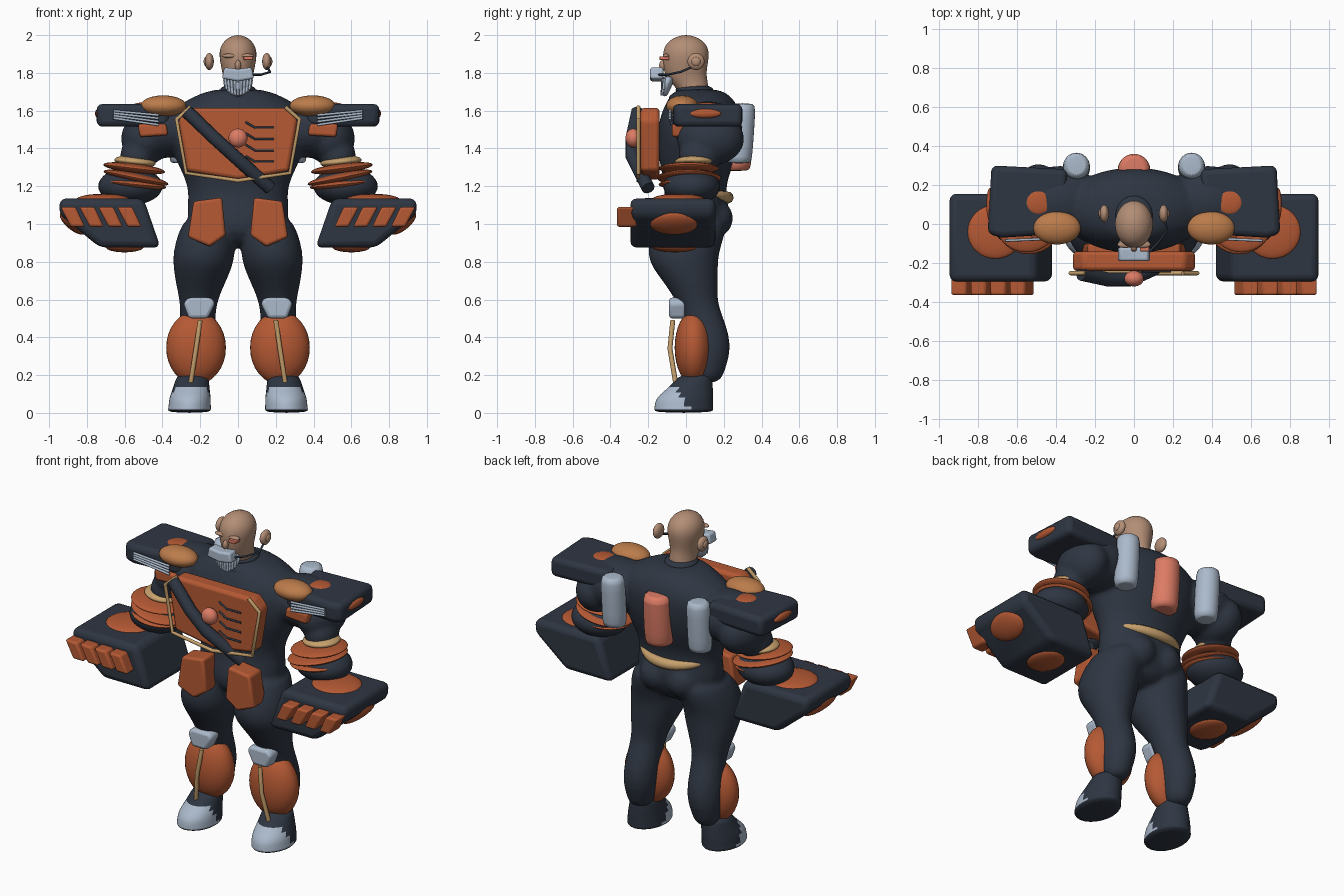
import bpy, bmesh
from math import sin, cos, pi, radians
from mathutils import Matrix, Vector, Euler

if "Cube" in bpy.data.objects:
    bpy.data.objects.remove(bpy.data.objects["Cube"])


def material(name, r, g, b):
    m = bpy.data.materials.new(name)
    m.use_nodes = True
    m.diffuse_color = (r, g, b, 1)
    m.node_tree.nodes["Principled BSDF"].inputs["Base Color"].default_value = (r, g, b, 1)
    return m


NAVY = material("dark navy", .028, .037, .055)
ORANGE = material("burnt orange", .46, .10, .034)
STEEL = material("pale steel", .41, .49, .60)
SKIN = material("skin", .45, .27, .18)
SALMON = material("salmon", .72, .20, .13)
TAN = material("tan", .56, .35, .15)
COPPER = material("copper", .50, .20, .07)


# ---- helpers ----
def finish(name, bm, mat, mirror=False, bevel=0, subsurf=0, angle=40):
    """Turn a bmesh into a smooth shaded object with its modifiers."""
    bmesh.ops.recalc_face_normals(bm, faces=bm.faces)
    me = bpy.data.meshes.new(name)
    bm.to_mesh(me)
    bm.free()
    me.materials.append(mat)
    me.shade_smooth()
    me.set_sharp_from_angle(angle=radians(angle))
    ob = bpy.data.objects.new(name, me)
    bpy.context.collection.objects.link(ob)
    if subsurf:
        mod = ob.modifiers.new("subdivide", "SUBSURF")
        mod.levels = mod.render_levels = subsurf
    if bevel:
        mod = ob.modifiers.new("bevel", "BEVEL")
        mod.width, mod.segments = bevel, 3
    if mirror:
        mod = ob.modifiers.new("mirror", "MIRROR")
        mod.use_mirror_merge = False
    return ob


def add_loft(bm, sections, sides=24):
    """Elliptical sections (x, y, z, rx, ry) joined into a closed skin."""
    rings = [[bm.verts.new((x + rx * cos(2 * pi * i / sides), y + ry * sin(2 * pi * i / sides), z))
              for i in range(sides)] for x, y, z, rx, ry in sections]
    for a, b in zip(rings, rings[1:]):
        for i in range(sides):
            j = (i + 1) % sides
            bm.faces.new((a[i], a[j], b[j], b[i]))
    bm.faces.new(rings[0])
    bm.faces.new(rings[-1])


def add_prism(bm, outline, low, high, axis="y"):
    """Extrude a flat outline along y or z."""
    def put(p, d):
        return bm.verts.new((p[0], d, p[1]) if axis == "y" else (p[0], p[1], d))
    a, b = [put(p, low) for p in outline], [put(p, high) for p in outline]
    bm.faces.new(a)
    bm.faces.new(b)
    for i in range(len(a)):
        j = (i + 1) % len(a)
        bm.faces.new((a[i], a[j], b[j], b[i]))


def add_ball(bm, loc, size, tilt=0):
    m = Matrix.LocRotScale(Vector(loc), Euler((0, tilt, 0)), Vector(size))
    bmesh.ops.create_uvsphere(bm, u_segments=32, v_segments=16, radius=1, matrix=m)


def ball(name, mat, loc, size, tilt=0, mirror=True):
    bm = bmesh.new()
    add_ball(bm, loc, size, tilt)
    return finish(name, bm, mat, mirror)


def loft(name, mat, sections, mirror=False, subsurf=1):
    bm = bmesh.new()
    add_loft(bm, sections)
    return finish(name, bm, mat, mirror, subsurf=subsurf)


def prism(name, mat, outline, low, high, axis="y", mirror=False, bevel=.015):
    bm = bmesh.new()
    add_prism(bm, outline, low, high, axis)
    return finish(name, bm, mat, mirror, bevel)


def tube(name, mat, paths, radius, mirror=False, taper=False):
    cu = bpy.data.curves.new(name, "CURVE")
    cu.dimensions, cu.bevel_depth, cu.bevel_resolution, cu.use_fill_caps = "3D", radius, 3, True
    for path in paths:
        sp = cu.splines.new("POLY")
        sp.points.add(len(path) - 1)
        for i, (pt, co) in enumerate(zip(sp.points, path)):
            pt.co = (*co, 1)
            pt.radius = .15 + sin(pi * i / (len(path) - 1)) if taper else 1
    tmp = bpy.data.objects.new(name + "_path", cu)
    bpy.context.collection.objects.link(tmp)
    mesh = bpy.data.meshes.new_from_object(tmp.evaluated_get(bpy.context.evaluated_depsgraph_get()))
    bpy.data.objects.remove(tmp)
    bm = bmesh.new()
    bm.from_mesh(mesh)
    bpy.data.meshes.remove(mesh)
    return finish(name, bm, mat, mirror)


# ---- body suit: torso, shoulders and legs fused into one skin ----
bm = bmesh.new()
add_loft(bm, [(0, y, z, rx, ry) for z, y, rx, ry in (
    (.87, .04, .12, .1), (.95, .03, .24, .18), (1.05, .05, .28, .19), (1.15, .05, .26, .16),
    (1.24, .05, .28, .17), (1.35, .06, .34, .21), (1.5, .07, .39, .225), (1.6, .08, .37, .21),
    (1.67, .08, .25, .17), (1.72, .06, .13, .12))])
for s in (1, -1):
    add_loft(bm, [(s * x, y, z, rx, ry) for z, x, y, rx, ry in (
        (1.06, .14, .06, .13, .17), (.95, .165, .01, .155, .2), (.85, .18, -.015, .165, .19),
        (.78, .185, -.01, .16, .18), (.68, .2, .03, .13, .14), (.58, .21, .06, .095, .105),
        (.48, .215, .1, .095, .11), (.35, .22, .125, .105, .12), (.25, .225, .115, .09, .1),
        (.15, .23, .115, .065, .07))])
    add_ball(bm, (s * .38, .12, 1.5), (.22, .18, .15))
    add_ball(bm, (s * .49, .13, 1.45), (.13, .18, .14))
    add_ball(bm, (s * .53, .07, 1.36), (.095, .11, .1))
    add_ball(bm, (s * .09, .13, 1.03), (.11, .12, .11))
suit = finish("body_suit", bm, NAVY, subsurf=1, angle=180)
mod = suit.modifiers.new("fuse", "REMESH")
mod.mode, mod.voxel_size, mod.use_smooth_shade = "VOXEL", .013, True
mod = suit.modifiers.new("relax", "SMOOTH")
mod.iterations = 8

# ---- head ----
loft("head", SKIN, [(0, y, z, rx, ry) for z, y, rx, ry in (
    (1.64, .04, .08, .08), (1.72, .04, .075, .08), (1.755, .01, .075, .105), (1.8, -.005, .083, .112),
    (1.86, -.002, .096, .121), (1.91, 0, .101, .124), (1.955, 0, .087, .108),
    (1.988, 0, .052, .065), (2.0, 0, .012, .016))])
ball("nose", SKIN, (0, -.122, 1.84), (.016, .02, .028), mirror=False)
ball("brows", SKIN, (.045, -.105, 1.89), (.04, .018, .012))
ball("earphones", SKIN, (.152, .053, 1.86), (.024, .045, .045))
ball("earphone_caps", SKIN, (.17, .053, 1.86), (.012, .024, .024))
prism("eye_lens", SALMON, [(.03, 1.868), (.078, 1.868), (.078, 1.888), (.03, 1.888)], -.14, -.09, bevel=.004)
tube("microphone_wire", NAVY, [[(.155, .03, 1.83), (.17, -.03, 1.805), (.12, -.1, 1.79), (.06, -.16, 1.79)]], .006)
prism("mouth_guard", STEEL, [(-.085, 1.77), (0, 1.755), (.085, 1.77), (.072, 1.83), (0, 1.82), (-.072, 1.83)],
      -.19, -.12, bevel=.012)
loft("beard", STEEL, [(0, -.112, 1.675, .025, .01), (0, -.108, 1.7, .06, .02),
                      (0, -.1, 1.74, .08, .03), (0, -.09, 1.79, .085, .035)])
tube("beard_strands", STEEL, [[(.017 * i, -.125 + .0006 * i * i, 1.77),
                               (.015 * i, -.128 + .0006 * i * i, 1.68 + .002 * i * i)]
                              for i in range(-4, 5)], .007)
ball("collar", NAVY, (0, .06, 1.668), (.185, .15, .042), mirror=False)
ball("collar_rim", NAVY, (0, .045, 1.71), (.095, .1, .03), mirror=False)

# ---- chest armour ----
half = [(0, 1.235), (.27, 1.28), (.315, 1.55), (.26, 1.615)]
prism("chest_plate", ORANGE, half + [(-x, z) for x, z in reversed(half[1:])], -.24, -.14, bevel=.02)
frame = [(.25, 1.62), (.325, 1.555), (.275, 1.27), (0, 1.23)]
tube("chest_frame", TAN, [[(x, -.252, z) for x, z in frame]], .011, mirror=True)
tube("chest_vents", NAVY, [[(.04, -.242, z + .03), (.09, -.242, z), (.19, -.242, z)]
                           for z in (1.51, 1.45, 1.39, 1.33)], .006)
tube("sash", NAVY, [[(-.27, -.255, 1.595), (-.13, -.285, 1.46), (-.02, -.285, 1.36), (.17, -.2, 1.19)]], .036)
ball("chest_button", SALMON, (0, -.28, 1.455), (.05, .04, .05), mirror=False)

# ---- hips and back ----
prism("hip_pouches", ORANGE, [(.085, 1.14), (.235, 1.12), (.265, .93), (.15, .88), (.065, .94)],
      -.225, -.1, mirror=True)
tube("back_belt", TAN, [[(.24 * sin(a), .03 + .19 * cos(a), 1.14 + .03 * sin(a) ** 2)
                         for a in (radians(d) for d in range(-80, 81, 10))]], .028, taper=True)


def tank(name, mat, x, y, low, high, r, mirror):
    h = high - low
    loft(name, mat, [(x, y - .02, low, r * .85, r * .85), (x, y - .02, low + .015, r, r),
                     (x, y - .01, low + h / 2, r, r),
                     (x, y, high - .02, r, r), (x, y, high, r * .8, r * .8)], mirror)


tank("side_tanks", STEEL, .295, .3, 1.32, 1.64, .07, True)
tank("centre_tank", SALMON, 0, .28, 1.28, 1.6, .085, False)

# ---- shoulders ----
prism("shoulder_pads", NAVY, [(.36, -.05), (.68, -.07), (.75, -.05), (.73, .3), (.34, .28)],
      1.515, 1.635, "z", True, .03)
ball("pad_top_spots", ORANGE, (.49, .11, 1.63), (.065, .062, .014))
ball("pad_side_spots", ORANGE, (.737, .1, 1.585), (.02, .085, .025))
ball("shoulder_domes", COPPER, (.395, -.02, 1.625), (.122, .085, .056))
prism("shoulder_clasps", ORANGE, [(.37, 1.47), (.52, 1.46), (.53, 1.53), (.38, 1.53)], -.075, .05, mirror=True)
tube("pad_fins", STEEL, [[(.42, -.075, 1.525 + .017 * i), (.66, -.085, 1.56 + .013 * i)]
                         for i in range(4)], .007, mirror=True)

# ---- forearms ----
ball("cuffs", TAN, (.545, .045, 1.33), (.11, .105, .03), -.1)
for i, (x, z, r, tilt) in enumerate(((.55, 1.295, .165, -.12), (.54, 1.245, .175, -.2), (.545, 1.21, .165, -.1))):
    ball("forearm_ring_%d" % (i + 1), ORANGE, (x, .015, z), (r, r * .97, .026), tilt)
ball("forearms", NAVY, (.57, .03, 1.2), (.17, .15, .1))

# ---- fists ----
prism("fists", NAVY, [(.41, .875), (.73, .875), (.945, 1.05), (.945, 1.135), (.5, 1.135)],
      -.295, .155, mirror=True, bevel=.035)
ball("fist_top_spots", ORANGE, (.71, -.04, 1.13), (.145, .14, .03))
ball("fist_side_spots", ORANGE, (.875, -.065, 1.005), (.085, .13, .035), -.7)
ball("fist_base_spots", ORANGE, (.6, -.06, .878), (.1, .12, .028))
bm = bmesh.new()
for i in range(4):
    x = .51 + .1 * i
    add_prism(bm, [(x, .985), (x + .075, .985), (x + .13, 1.09), (x + .05, 1.09)], -.365, -.26)
finish("fingers", bm, ORANGE, True, .012)

# ---- legs ----
ball("shin_guards", ORANGE, (.222, .04, .345), (.158, .1, .195))
prism("knee_pads", STEEL, [(.12, .58), (.14, .61), (.265, .61), (.29, .58), (.26, .5), (.16, .5)],
      -.09, .0, mirror=True, bevel=.02)
tube("shin_strips", TAN, [[(.2, -.07, .49), (.222, -.085, .34), (.25, -.055, .16)]], .013, mirror=True)
boots = loft("boots", NAVY, [(x, y, z, rx, ry) for z, x, y, rx, ry in (
    (0, .257, -.012, .112, .155), (.02, .257, -.012, .115, .158), (.03, .256, -.012, .113, .156),
    (.055, .255, -.01, .112, .155), (.08, .254, -.005, .11, .15), (.11, .25, .01, .103, .134),
    (.135, .247, .025, .097, .118), (.17, .243, .04, .09, .1), (.21, .238, .06, .08, .08))], True)
boots.data.materials.append(STEEL)
for f in boots.data.polygons:
    c = f.center
    f.material_index = int(.025 < c.z < .135 and c.y < .03 - .5 * c.z)
